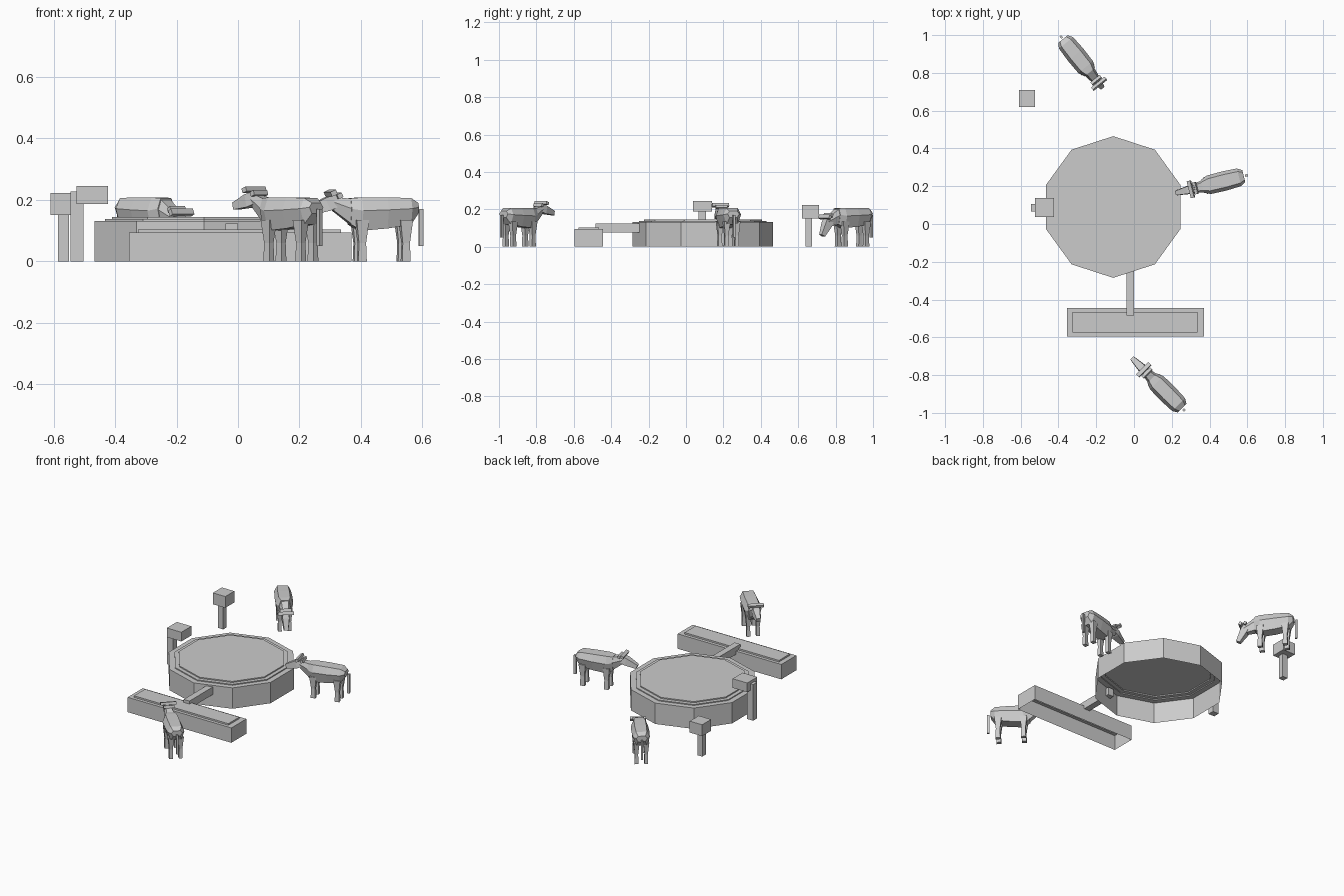
import bpy
import bmesh
from math import radians, sin, cos, pi
from mathutils import Matrix, Vector

cube = bpy.data.objects.get("Cube")
if cube:
    bpy.data.objects.remove(cube, do_unlink=True)

GREY = (0.6, 0.6, 0.6, 1)
mat = bpy.data.materials.new("plain grey")
mat.use_nodes = True
mat.diffuse_color = GREY
mat.node_tree.nodes["Principled BSDF"].inputs["Base Color"].default_value = GREY


def loft(name, rings, matrix=Matrix(), start_cap=True, end_cap=True):
    """Skin a list of equal-length point rings into one flat-shaded object."""
    bm = bmesh.new()
    loops = [[bm.verts.new(p) for p in ring] for ring in rings]
    n = len(loops[0])
    for a, b in zip(loops, loops[1:]):
        for i in range(n):
            j = (i + 1) % n
            bm.faces.new((a[i], a[j], b[j], b[i]))
    if start_cap:
        bm.faces.new(loops[0][::-1])
    if end_cap:
        bm.faces.new(loops[-1])
    bmesh.ops.recalc_face_normals(bm, faces=bm.faces)
    mesh = bpy.data.meshes.new(name)
    bm.to_mesh(mesh)
    bm.free()
    mesh.materials.append(mat)
    obj = bpy.data.objects.new(name, mesh)
    obj.matrix_world = matrix
    bpy.context.collection.objects.link(obj)
    return obj


def rect(x, y, z):
    return [(x[0], y[0], z), (x[1], y[0], z), (x[1], y[1], z), (x[0], y[1], z)]


def box(name, x, y, z, matrix=Matrix()):
    return loft(name, [rect(x, y, z[0]), rect(x, y, z[1])], matrix)


def decagon(radius, z):
    return [(-0.11 + radius * cos(pi / 2 + i * pi / 5),
             0.09 + radius * sin(pi / 2 + i * pi / 5), z) for i in range(10)]


# Round water tank: stepped top, open underneath
loft("water_tank", [decagon(0.375, 0), decagon(0.375, 0.132), decagon(0.34, 0.132),
                    decagon(0.34, 0.138), decagon(0.315, 0.138), decagon(0.315, 0.145)],
     start_cap=False)

# Long trough: raised water slab on top, open underneath
outer = (-0.355, 0.37), (-0.595, -0.445)
inner = (-0.325, 0.335), (-0.575, -0.465)
loft("trough", [rect(*outer, 0), rect(*outer, 0.094), rect(*inner, 0.094),
                rect(*inner, 0.104)], start_cap=False)
box("pipe", (-0.04, 0), (-0.485, -0.23), (0.075, 0.123))

# Posts with boxes
box("back_post", (-0.585, -0.55), (0.638, 0.673), (0, 0.15))
box("back_post_box", (-0.61, -0.523), (0.62, 0.71), (0.15, 0.222))
box("tank_post", (-0.545, -0.503), (0.067, 0.107), (0, 0.228))
box("tank_post_box", (-0.525, -0.423), (0.038, 0.138), (0.187, 0.245))


def body_ring(x, low, high, half):
    """Six-sided section, widest a little above the middle."""
    mid = low + (high - low) * 0.6
    return [(x, -half * .65, low), (x, half * .65, low), (x, half, mid),
            (x, half * .65, high), (x, -half * .65, high), (x, -half, mid)]


def head_ring(x, low, high, half):
    return [(x, -half, low), (x, half, low), (x, half * .8, high), (x, -half * .8, high)]


def cow(name, tail, heading, poll, pitch):
    """Cow facing local +x with its tail at the origin."""
    place = Matrix.Translation((*tail, 0)) @ Matrix.Rotation(radians(heading), 4, "Z")
    px, pz = poll
    loft(name + "_body", [
        body_ring(0.014, 0.155, 0.19, 0.032),
        body_ring(0.04, 0.12, 0.206, 0.048),
        body_ring(0.12, 0.107, 0.208, 0.052),
        body_ring(0.205, 0.1, 0.208, 0.05),
        body_ring(0.24, 0.12, 0.205, 0.035)], place)
    loft(name + "_neck", [
        body_ring(0.235, 0.12, 0.203, 0.033),
        body_ring(px, pz - 0.045, pz, 0.022)], place)

    # Head, horns and ears tilt together about the poll
    head = place @ Matrix.Translation((px, 0, pz)) @ Matrix.Rotation(radians(pitch), 4, "Y")
    loft(name + "_head", [
        head_ring(-0.015, -0.035, 0.006, 0.02),
        head_ring(0.03, -0.036, 0.008, 0.024),
        head_ring(0.1, -0.022, 0.002, 0.014)], head)
    box(name + "_horns", (-0.008, 0.012), (-0.046, 0.046), (0.006, 0.022), head)
    box(name + "_ears", (-0.025, -0.008), (-0.032, 0.032), (-0.012, 0.004), head)

    # Tapered legs
    for end, x in (("hind", 0.058), ("front", 0.205)):
        for side, y in (("left", 0.028), ("right", -0.028)):
            def foot(r, z):
                return rect((x - r, x + r), (y - r * .8, y + r * .8), z)
            loft(f"{name}_{end}_{side}_leg",
                 [foot(0.014, 0), foot(0.012, 0.06), foot(0.021, 0.135)], place)
    box(name + "_tail", (-0.007, 0.007), (-0.006, 0.006), (0.05, 0.17), place)


cow("side_cow", (0.595, 0.257), 194, (0.295, 0.21), 24)
cow("front_cow", (0.265, -0.985), 135, (0.295, 0.22), 18)
cow("grazing_cow", (-0.385, 0.99), -51, (0.305, 0.155), 65)
